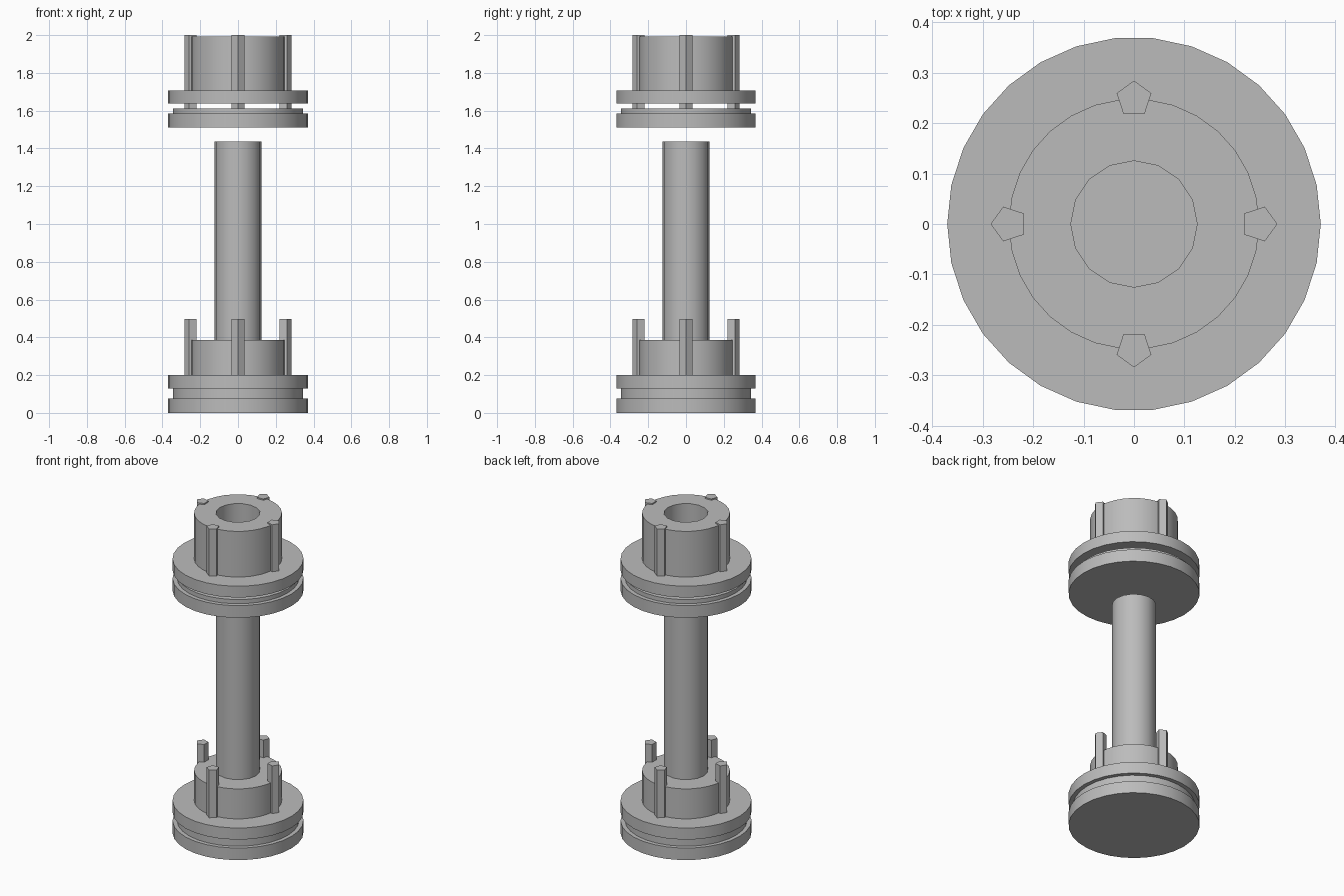
import bpy
import math

cube = bpy.data.objects.get("Cube")
if cube:
    bpy.data.objects.remove(cube, do_unlink=True)

grey = bpy.data.materials.new("plain_grey")
grey.use_nodes = True
GREY = (0.5, 0.5, 0.5, 1)
grey.diffuse_color = GREY
grey.node_tree.nodes["Principled BSDF"].inputs["Base Color"].default_value = GREY


def finish(obj):
    bpy.ops.object.select_all(action="DESELECT")
    obj.select_set(True)
    bpy.context.view_layer.objects.active = obj
    bpy.ops.object.shade_smooth_by_angle(angle=math.radians(30))


def lathe(name, profile, sides, centre=(0, 0), turn=0):
    """Closed stack of rings from (radius, height) pairs, bottom to top."""
    verts = []
    for r, z in profile:
        for i in range(sides):
            a = turn + math.tau * i / sides
            verts.append((centre[0] + r * math.cos(a), centre[1] + r * math.sin(a), z))
    last = (len(profile) - 1) * sides
    faces = [list(reversed(range(sides))), list(range(last, last + sides))]
    for k in range(0, last, sides):
        for i in range(sides):
            j = (i + 1) % sides
            faces.append((k + i, k + j, k + j + sides, k + i + sides))
    mesh = bpy.data.meshes.new(name)
    mesh.from_pydata(verts, [], faces)
    mesh.materials.append(grey)
    obj = bpy.data.objects.new(name, mesh)
    bpy.context.collection.objects.link(obj)
    finish(obj)
    return obj


def pegs(prefix, bottom, top):
    """Four five-sided pegs, each with a corner pointing outward."""
    for i, side in enumerate(("left", "back", "right", "front")):
        a = i * math.pi / 2
        lathe(f"{prefix}_peg_{side}", [(PEG, bottom), (PEG, top)], 5,
              (HUB * math.cos(a), HUB * math.sin(a)), a)


DISC, COLLAR, HUB, SHAFT, PEG = 0.37, 0.345, 0.248, 0.125, 0.036

# Lower end: grooved flange with hub, pegs and shaft
lathe("lower_flange", [(DISC, 0), (DISC, 0.075), (COLLAR, 0.075), (COLLAR, 0.128),
                       (DISC, 0.128), (DISC, 0.2), (HUB, 0.2), (HUB, 0.387)], 30)
pegs("lower", 0.15, 0.497)
lathe("shaft", [(SHAFT, 0.3), (SHAFT, 1.437)], 16)

# Upper end: closed base plate, then a raised flange with a bored hub
lathe("upper_base", [(DISC, 1.51), (DISC, 1.586), (COLLAR, 1.586), (COLLAR, 1.612)], 30)
cap = lathe("upper_flange", [(DISC, 1.637), (DISC, 1.707), (HUB, 1.707), (HUB, 1.992)], 30)
pegs("upper", 1.6, 2.0)

# Bore through the upper hub
cutter = lathe("bore_cutter", [(SHAFT, 1.55), (SHAFT, 2.1)], 16)
cutter.hide_render = True
bore = cap.modifiers.new("bore", "BOOLEAN")
bore.operation = "DIFFERENCE"
bore.solver = "EXACT"
bore.object = cutter
bpy.context.view_layer.objects.active = cap
bpy.ops.object.modifier_apply(modifier=bore.name)
bpy.data.objects.remove(cutter, do_unlink=True)
finish(cap)
